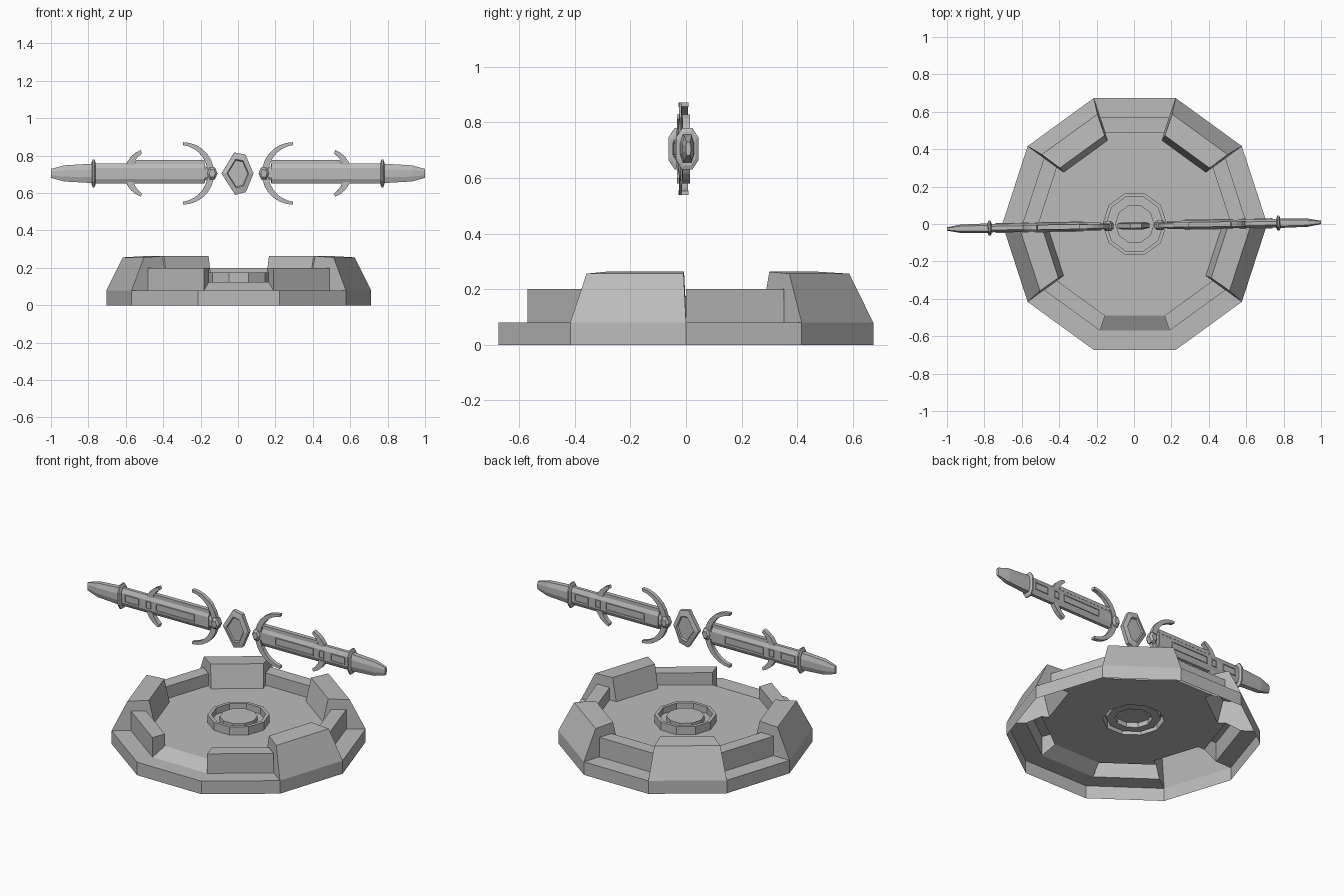
import bpy, bmesh, math
from math import cos, sin, radians, pi
from mathutils import Matrix, Vector

if "Cube" in bpy.data.objects:
    bpy.data.objects.remove(bpy.data.objects["Cube"])

stone = bpy.data.materials.new("stone_grey")
stone.use_nodes = True
stone.diffuse_color = (0.5, 0.5, 0.5, 1)
stone.node_tree.nodes["Principled BSDF"].inputs["Base Color"].default_value = (0.5, 0.5, 0.5, 1)


def finish(name, bm, matrix=Matrix(), solid=True):
    if solid:
        bmesh.ops.recalc_face_normals(bm, faces=bm.faces[:])
    bm.transform(matrix)
    mesh = bpy.data.meshes.new(name)
    bm.to_mesh(mesh)
    bm.free()
    mesh.materials.append(stone)
    obj = bpy.data.objects.new(name, mesh)
    bpy.context.collection.objects.link(obj)
    return obj


def loft(name, rings, matrix=Matrix()):
    """Closed solid through a list of equal-length point rings."""
    bm = bmesh.new()
    loops = [[bm.verts.new(p) for p in ring] for ring in rings]
    n = len(loops[0])
    for a, b in zip(loops, loops[1:]):
        for i in range(n):
            j = (i + 1) % n
            bm.faces.new((a[i], a[j], b[j], b[i]))
    bm.faces.new(loops[0][::-1])
    bm.faces.new(loops[-1])
    return finish(name, bm, matrix)


def octagon(x, hy, hz, cut=0.45):
    """Chamfered section across the x axis."""
    pts = [(hy, hz * (1 - cut)), (hy * cut, hz), (-hy * cut, hz), (-hy, hz * (1 - cut))]
    return [(x, y, z) for y, z in pts] + [(x, -y, -z) for y, z in pts]


def box(name, x0, x1, y0, y1, z0, z1, matrix):
    ring = [(y0, z0), (y1, z0), (y1, z1), (y0, z1)]
    return loft(name, [[(x, y, z) for y, z in ring] for x in (x0, x1)], matrix)


def arc(name, cx, radius, a0, a1, thick, hy, matrix, steps=12):
    """Flat curved blade in the xz plane, thinning towards its tips."""
    rings = []
    for i in range(steps + 1):
        t = i / steps
        a = radians(a0 + (a1 - a0) * t)
        r = radius - thick * (0.45 + 0.55 * sin(pi * t))
        rings.append([(cx + q * cos(a), y, q * sin(a))
                      for q, y in ((r, -hy), (radius, -hy), (radius, hy), (r, hy))])
    return loft(name, rings, matrix)


# Ten-sided hollow platform, one profile per kind of sector
RIM = [(0.708, 0), (0.708, 0.08)]
HUB = [(0.172, 0.125), (0.172, 0.175), (0.152, 0.175), (0.152, 0.135),
       (0.105, 0.135), (0.105, 0.165), (0, 0.165)]
LOW = [(0.6, 0.08), (0.6, 0.2), (0.515, 0.2), (0.515, 0.125)]
RAMP = [(0.6, 0.08), (0.515, 0.125)]
TALL = [(0.62, 0.256), (0.5, 0.263), (0.47, 0.125)]
KINDS = {342: TALL, 198: TALL, 126: TALL, 54: TALL, 270: RAMP}


def at(r, z, deg):
    return Vector((0.004 + r * cos(radians(deg)), r * sin(radians(deg)), z))


bm = bmesh.new()


def add_face(points, outward):
    unique = [p for i, p in enumerate(points) if (p - points[i - 1]).length > 1e-5]
    f = bm.faces.new([bm.verts.new(p) for p in unique])
    f.normal_update()
    if outward and f.normal.dot(outward) < 0:
        f.normal_flip()


for k in range(10):
    mid = 18 + 36 * k
    kind = KINDS.get(mid, LOW)
    profile = RIM + kind + HUB
    for (r0, z0), (r1, z1) in zip(profile, profile[1:]):
        # Raised blocks lean in slightly at their upper corners
        lean0, lean1 = [0.8 if kind is TALL and z > 0.25 else 0 for z in (z0, z1)]
        a, b = mid - 18, mid + 18
        n = at(z1 - z0, 0, mid) - at(0, 0, 0)
        n.z = r0 - r1
        add_face([at(r0, z0, a + lean0), at(r0, z0, b - lean0),
                  at(r1, z1, b - lean1), at(r1, z1, a + lean1)], n)
    # End walls of the raised blocks and low walls
    if kind is not RAMP:
        outline = [RIM[1]] + TALL + [(0.515, 0.125), (0.6, 0.08)] if kind is TALL else LOW
        for side in (-1, 1):
            wall = [at(r, z, mid + side * (17.2 if z > 0.25 else 18)) for r, z in outline]
            add_face(wall, at(1, 0, mid + side * 90) - at(0, 0, 0))
bmesh.ops.remove_doubles(bm, verts=bm.verts[:], dist=0.0001)
finish("platform", bm, solid=False)

# Floating staff: slight turn about the upright axis
STAFF = Matrix.Translation((0, -0.009, 0.705)) @ Matrix.Rotation(radians(1.0), 4, "Z")

# Central gem with an inset facet on both faces
GEM = [(-0.088, 0), (-0.02, 0.112), (0.04, 0.1), (0.083, 0), (0.042, -0.1), (-0.015, -0.115)]


def gem_ring(scale, y):
    return [(x * scale, y, z * scale) for x, z in GEM]


loft("gem", [gem_ring(0.62, -0.012), gem_ring(0.68, -0.02), gem_ring(1, -0.012),
             gem_ring(1, 0.012), gem_ring(0.68, 0.02), gem_ring(0.62, 0.012)], STAFF)

# Two matching arms, one turned half round
for side, turn in (("left", 0), ("right", pi)):
    m = STAFF @ Matrix.Rotation(turn, 4, "Z")
    loft(side + "_arm", [octagon(0.178, 0.022, 0.054), octagon(0.775, 0.022, 0.054)], m)
    loft(side + "_tip", [octagon(0.775, 0.026, 0.052, 0.6), octagon(0.93, 0.022, 0.043, 0.6),
                         octagon(1.0, 0.009, 0.024, 0.6)], m)
    loft(side + "_collar", [octagon(0.762, 0.03, 0.06), octagon(0.768, 0.04, 0.075),
                            octagon(0.776, 0.04, 0.075), octagon(0.782, 0.03, 0.06)], m)
    box(side + "_top_rail", 0.18, 0.55, -0.013, 0.013, 0.05, 0.072, m)

    # Raised frames round the arm panels on both faces
    for face in (-1, 1):
        y0, y1 = sorted((face * 0.02, face * 0.027))
        for x0, x1 in ((0.27, 0.53), (0.565, 0.6), (0.645, 0.74)):
            for z in (-0.023, 0.018):
                box(side + "_panel_edge", x0, x1, y0, y1, z, z + 0.005, m)
            for x in (x0, x1 - 0.005):
                box(side + "_panel_end", x, x + 0.005, y0, y1, -0.018, 0.018, m)

    # Crescent guard and the smaller hooked fins
    arc(side + "_crescent", 0.295, 0.167, 90, 270, 0.034, 0.012, m, 14)
    arc(side + "_fins", 0.475, 0.132, -70, 70, 0.04, 0.014, m, 10)

    # Six-sided joint and the neck leading into the arm
    hexagon = [(cos(i * pi / 3), sin(i * pi / 3)) for i in range(6)]
    loft(side + "_joint", [[(0.138 + c * r * 0.85, y, s * r * 1.15) for c, s in hexagon]
                           for r, y in ((0.02, -0.026), (0.033, -0.014),
                                        (0.033, 0.014), (0.02, 0.026))], m)
    loft(side + "_neck", [octagon(0.14, 0.011, 0.018), octagon(0.18, 0.018, 0.04)], m)
